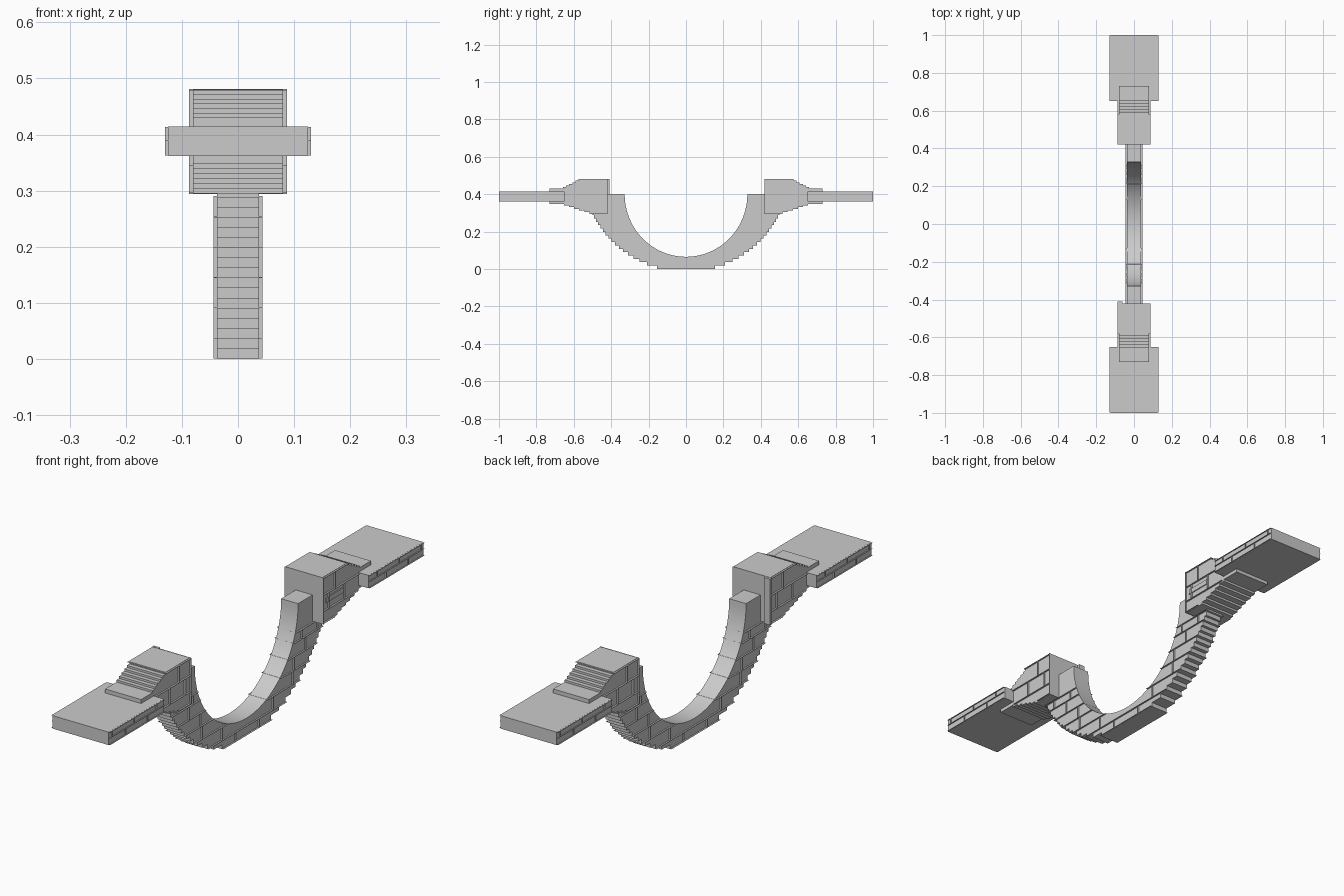
import bpy, bmesh, math

if "Cube" in bpy.data.objects:
    bpy.data.objects.remove(bpy.data.objects["Cube"])

T = 0.0012   # thickness of the thin joint ribs


def extrude_profile(name, pts, half_w, smooth=False):
    """Closed (y, z) outline extruded symmetrically along x."""
    bm = bmesh.new()
    face = bm.faces.new([bm.verts.new((-half_w, y, z)) for y, z in pts])
    geo = bmesh.ops.extrude_face_region(bm, geom=[face])
    bmesh.ops.translate(bm, vec=(2 * half_w, 0, 0),
                        verts=[v for v in geo['geom'] if isinstance(v, bmesh.types.BMVert)])
    bmesh.ops.recalc_face_normals(bm, faces=bm.faces)
    return finish(name, bm, smooth)


def finish(name, bm, smooth=False):
    me = bpy.data.meshes.new(name)
    bm.to_mesh(me)
    bm.free()
    ob = bpy.data.objects.new(name, me)
    bpy.context.collection.objects.link(ob)
    if smooth:
        bpy.context.view_layer.objects.active = ob
        ob.select_set(True)
        bpy.ops.object.shade_smooth_by_angle(angle=math.radians(15))
        ob.select_set(False)
    return ob


def boxes(name, items):
    """Several axis-aligned boxes (x0, x1, y0, y1, z0, z1) in one object."""
    bm = bmesh.new()
    for x0, x1, y0, y1, z0, z1 in items:
        vs = bmesh.ops.create_cube(bm, size=1)['verts']
        for v in vs:
            v.co.x = x1 if v.co.x > 0 else x0
            v.co.y = y1 if v.co.y > 0 else y0
            v.co.z = z1 if v.co.z > 0 else z0
    return finish(name, bm)


def ribs(name, half_w, courses, spacing, span):
    """Brick-joint ribs: one level rib per course, staggered upright ribs between."""
    items = []
    for i, z in enumerate(courses):
        y0, y1 = span(z)
        for s in (-1, 1):
            items.append((-half_w, half_w, *sorted((s * y0, s * y1)), z - T / 2, z + T / 2))
        if i + 1 < len(courses):
            z1 = courses[i + 1]
            a, b = span(z1)
            lo, hi = max(y0, a), min(y1, b)
            y = lo + spacing * (0.35 if i % 2 else 0.75)
            while y < hi - 0.01:
                for s in (-1, 1):
                    items.append((-half_w, half_w, s * y - T / 2, s * y + T / 2, z, z1))
                y += spacing
    boxes(name, items)


# Curved arch: round inside, stepped outside
def outer_y(z):
    return math.sqrt(0.56 ** 2 - (0.538 - z) ** 2)


STEP = 0.018
levels = [i * STEP for i in range(17)]
inner = [(0.328 * math.cos(a), 0.4 - 0.335 * math.sin(a))
         for a in (math.pi * i / 48 for i in range(49))]
right = []
for z in levels:
    right += [(outer_y(z), z), (outer_y(z), z + STEP)]
right = right + [(outer_y(0.288), 0.31), (0.42, 0.31), (0.42, 0.4)]
left = [(-y, z) for y, z in reversed(right)]
extrude_profile("arch", inner + left + right, 0.0375, smooth=True)


def arch_span(z):
    d = 1 - ((0.4 - z) / 0.335) ** 2
    return (0.328 * math.sqrt(d) if d > 0 else 0.0), outer_y(math.floor(z / STEP) * STEP)


ribs("arch_joints", 0.044, [0.001, 0.037, 0.091, 0.145, 0.199, 0.253, 0.29], 0.1, arch_span)

# End blocks with stepped shoulders, flat platforms
block = [(0.42, 0.295), (0.42, 0.48), (0.575, 0.48)]
for i in range(6):
    y = 0.575 + i * 0.0165
    block += [(y, 0.472 - i * 0.0084), (y + 0.0165, 0.472 - i * 0.0084)]
block += [(0.73, 0.43), (0.73, 0.348), (0.652, 0.348)]
for i in range(6):
    y, z = 0.652 - i * 0.027, 0.348 - i * 0.0088
    block += [(y, z - 0.0088), (y - 0.027, z - 0.0088)]
block = [p for i, p in enumerate(block) if p not in block[:i]]


def block_span(z):
    if z > 0.43:
        return 0.42, 0.575 + (0.48 - z) / 0.0084 * 0.0165
    if z < 0.348:
        return 0.42, 0.49 + (z - 0.295) * 3.05
    return 0.42, 0.65


ribs("block_joints", 0.087, [0.297, 0.345, 0.41, 0.478], 0.1, block_span)
ribs("platform_joints", 0.13, [0.363, 0.39, 0.413], 0.14, lambda z: (0.652, 0.998))

for s, side in ((-1, "front"), (1, "back")):
    extrude_profile(side + "_block", [(s * y, z) for y, z in block], 0.08)
    boxes(side + "_platform", [(-0.125, 0.125, *sorted((s * 0.65, s * 1.0)), 0.362, 0.414)])
    # upright ribs closing the block ends
    boxes(side + "_block_edge", [(-0.087, 0.087, *sorted((s * 0.42, s * 0.4215)), 0.294, 0.481)])

# Small details: side bar and corner post
boxes("side_bar", [(0.08, 0.084, 0.44, 0.55, 0.372, 0.392)])
boxes("corner_post", [(-0.087, -0.06, -0.42, -0.41, 0.295, 0.48)])
